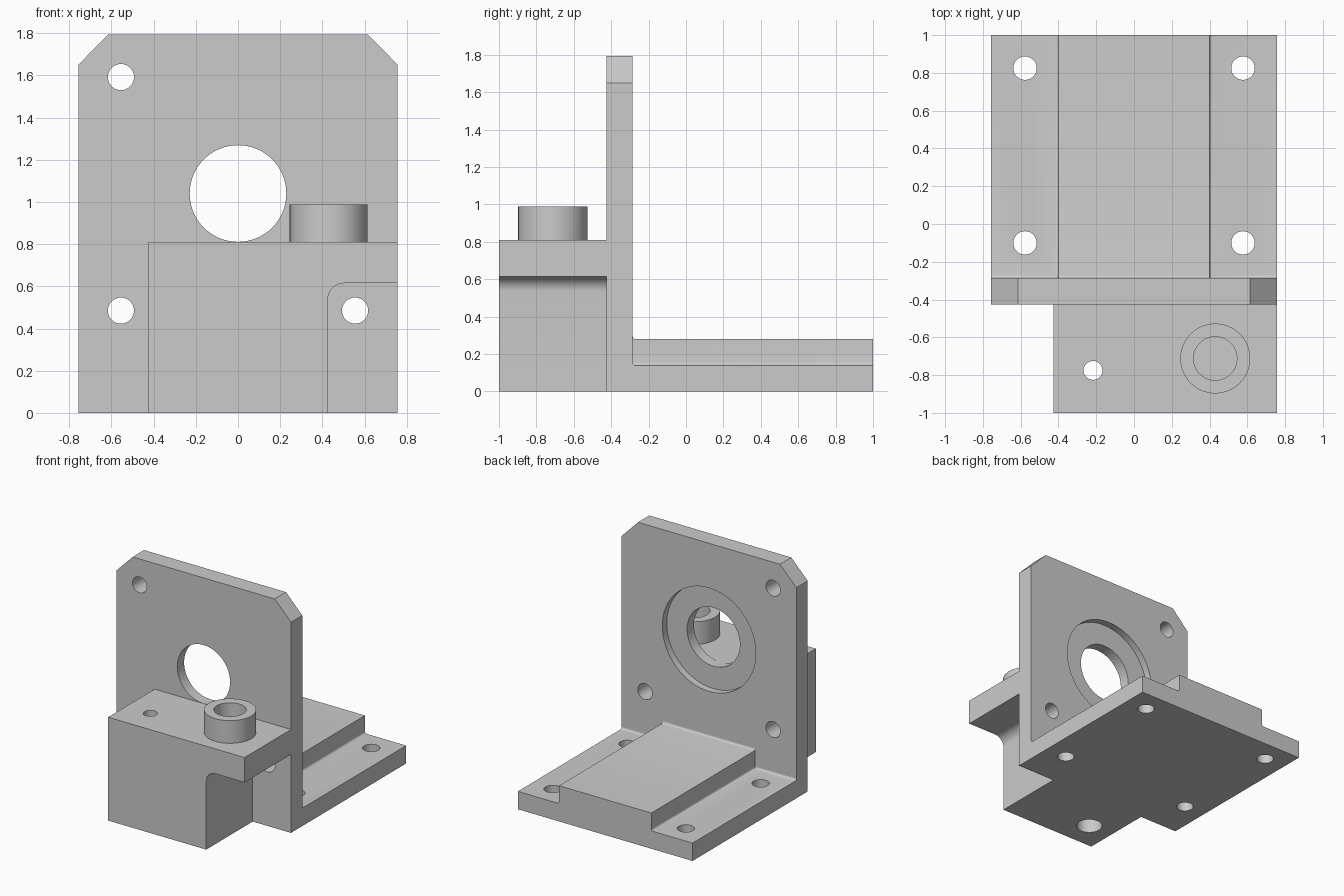
import bpy
import bmesh
from math import cos, sin, pi, radians
from mathutils import Matrix, Vector

cube = bpy.data.objects.get("Cube")
if cube:
    bpy.data.objects.remove(cube, do_unlink=True)

grey = bpy.data.materials.new("plain grey")
grey.use_nodes = True
grey.diffuse_color = (0.6, 0.6, 0.6, 1)
grey.node_tree.nodes["Principled BSDF"].inputs["Base Color"].default_value = (0.6, 0.6, 0.6, 1)

# Main sizes
W = 0.757                     # half width
FRONT, BACK = -0.425, -0.285  # upright plate faces
HEIGHT = 1.795
FLOOR, RAIL, RAIL_X = 0.14, 0.28, 0.4
BLOCK_TOP = 0.81
COVE = 0.015

# Each axis maps profile (u, v) and extrusion t to a position
PLACE = {
    "x": lambda u, v, t: (t, u, v),
    "y": lambda u, v, t: (u, t, v),
    "z": lambda u, v, t: (u, v, t),
}


def prism(name, points, axis, lo, hi):
    """Extrude a closed profile along an axis."""
    bm = bmesh.new()
    place = PLACE[axis]
    face = bm.faces.new([bm.verts.new(place(u, v, lo)) for u, v in points])
    shift = Vector(place(0, 0, hi - lo))
    ext = bmesh.ops.extrude_face_region(bm, geom=[face])
    bmesh.ops.translate(bm, vec=shift, verts=[g for g in ext["geom"] if isinstance(g, bmesh.types.BMVert)])
    bmesh.ops.recalc_face_normals(bm, faces=bm.faces)
    mesh = bpy.data.meshes.new(name)
    bm.to_mesh(mesh)
    bm.free()
    mesh.materials.append(grey)
    obj = bpy.data.objects.new(name, mesh)
    bpy.context.collection.objects.link(obj)
    return obj


def arc(cu, cv, r, start, end, n=8):
    angles = [radians(start + (end - start) * i / n) for i in range(n + 1)]
    return [(cu + r * cos(a), cv + r * sin(a)) for a in angles]


def cylinder(name, cu, cv, r, axis, lo, hi, n=64):
    return prism(name, arc(cu, cv, r, 0, 360, n)[:-1], axis, lo, hi)


def combine(target, other, operation):
    mod = target.modifiers.new(operation.lower(), "BOOLEAN")
    mod.operation = operation
    mod.solver = "EXACT"
    mod.object = other
    bpy.context.view_layer.objects.active = target
    bpy.ops.object.modifier_apply(modifier=mod.name)
    bpy.data.objects.remove(other, do_unlink=True)


# Upright plate with clipped top corners
body = prism("bracket_body", [(-W, 0), (W, 0), (W, 1.65), (0.615, HEIGHT),
                              (-0.615, HEIGHT), (-W, 1.65)], "y", FRONT, BACK)

# Base with raised rail and small coves at the rail feet
right_half = [(W, 0), (W, FLOOR)] + arc(RAIL_X + COVE, FLOOR + COVE, COVE, 270, 180, 4) + [(RAIL_X, RAIL)]
left_half = [(-u, v) for u, v in reversed(right_half)]
parts = [prism("base", right_half + left_half, "y", BACK - 0.05, 1)]

# Coves where the plate meets the base and rail
for lo, hi, z in ((-W, -RAIL_X, FLOOR), (-RAIL_X, RAIL_X, RAIL), (RAIL_X, W, FLOOR)):
    corner = [(BACK - 0.02, z - 0.02), (BACK + COVE, z - 0.02)]
    curve = arc(BACK + COVE, z + COVE, COVE, 270, 180, 4)
    parts.append(prism("base_cove", corner + curve + [(BACK - 0.02, z + COVE)], "x", lo, hi))

# Front block, undercut on its left with a rounded inner corner
undercut = arc(0.505, 0.535, 0.08, 180, 90)
parts.append(prism("front_block", [(-0.425, 0), (0.425, 0)] + undercut
                   + [(W, 0.615), (W, BLOCK_TOP), (-0.425, BLOCK_TOP)], "y", -1, FRONT + 0.03))

# Round boss on the block
parts.append(cylinder("boss", 0.43, -0.712, 0.185, "z", BLOCK_TOP - 0.05, 0.988))

for part in parts:
    combine(body, part, "UNION")

# Bores and screw holes
cutters = [
    cylinder("bore", 0, 1.04, 0.229, "y", FRONT - 0.001, 0),
    cylinder("bearing_seat", 0, 1.04, 0.405, "y", BACK - 0.055, 0),
    cylinder("boss_bore", 0.43, -0.712, 0.115, "z", BLOCK_TOP - 0.01, 1.1),
    cylinder("block_hole", -0.217, -0.775, 0.05, "z", -0.1, 1, 32),
    cylinder("block_counterbore", -0.217, -0.775, 0.095, "z", -0.1, 0.55, 32),
]
for x, z in ((-0.555, 1.592), (-0.555, 0.485), (0.555, 0.485)):
    cutters.append(cylinder("plate_hole", x, z, 0.062, "y", FRONT - 0.1, 0, 32))
for x in (-0.577, 0.577):
    for y in (-0.1, 0.825):
        cutters.append(cylinder("base_hole", x, y, 0.062, "z", -0.1, 0.3, 32))
for cutter in cutters:
    combine(body, cutter, "DIFFERENCE")

# Smooth the round walls, keep corners sharp
bpy.ops.object.select_all(action="DESELECT")
body.select_set(True)
bpy.context.view_layer.objects.active = body
bpy.ops.object.shade_smooth_by_angle(angle=radians(30))
